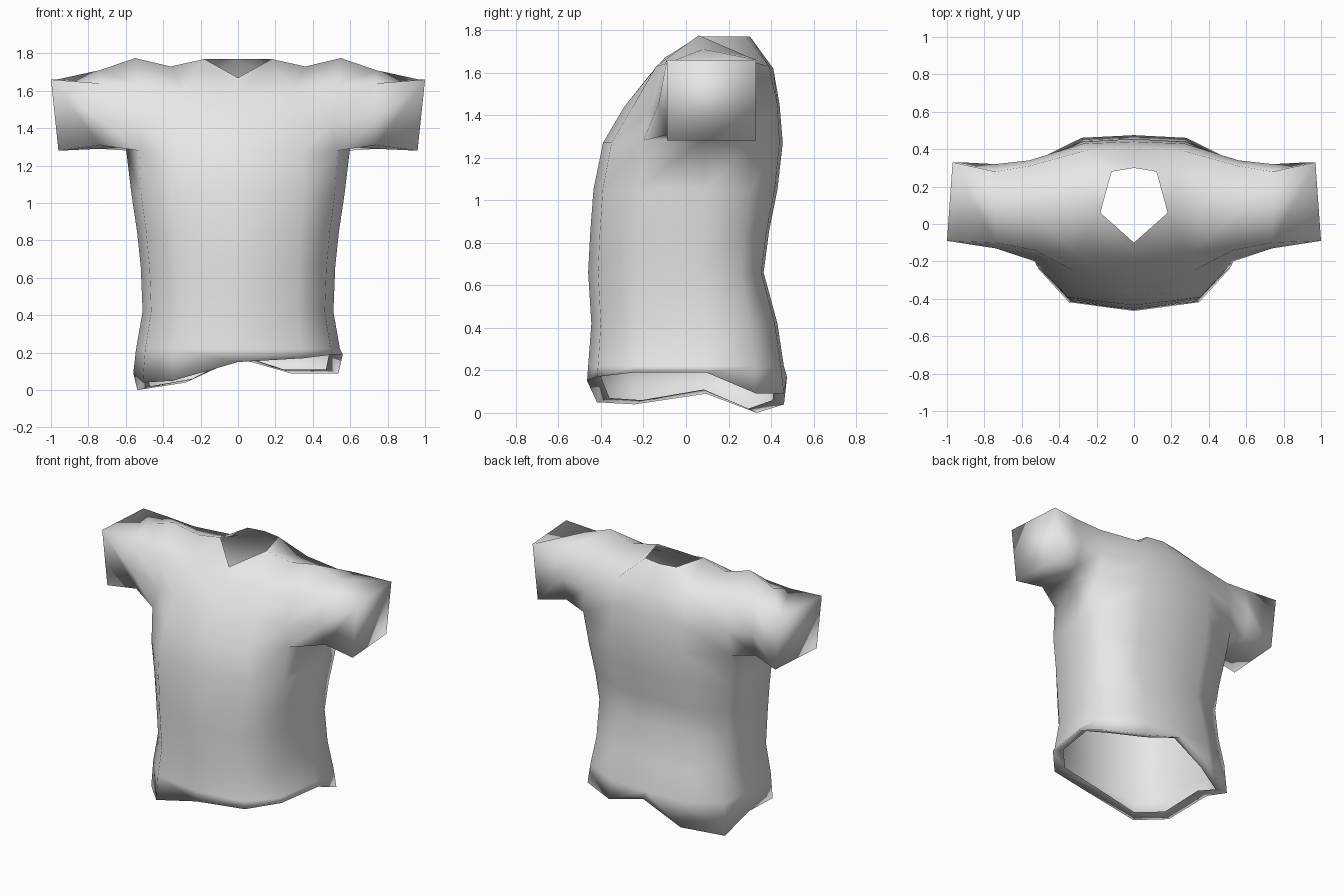
import bpy
import bmesh

cube = bpy.data.objects.get("Cube")
if cube:
    bpy.data.objects.remove(cube, do_unlink=True)

# Half cross-section of the torso, centre front -> side -> centre back
SECTION = [(0, -1), (.62, -.9), (.91, -.52), (1, .2), (.96, .7), (.5, .97), (0, 1)]

# Torso levels: height, half width, front depth, back depth
LEVELS = [(.22, .545, .46, .46), (.42, .51, .445, .43), (.66, .52, .46, .365),
          (.85, .54, .45, .39), (1.05, .57, .435, .43)]

# Uneven hem heights on the left and right sides
HEM = {1: [.15, .17, .19, .19, .09, .09, .17],
       -1: [.15, .05, .04, .09, 0, .04, .17]}

# Chest rows: armpit, mid chest and collarbone
ARMPIT = [(0, -.39, 1.27), (.33, -.35, 1.27), (.53, -.2, 1.28), (.6, .1, 1.3),
          (.58, .32, 1.28), (.28, .44, 1.27), (0, .455, 1.27)]
CHEST_FRONT = [(0, -.29, 1.44), (.32, -.25, 1.44), (.5, -.17, 1.42)]
CHEST_BACK = [(.56, .34, 1.45), (.27, .43, 1.45), (0, .44, 1.45)]
COLLAR_FRONT = [(0, -.17, 1.59), (.3, -.16, 1.6), (.53, -.14, 1.63)]
COLLAR_BACK = [(.56, .31, 1.65), (.27, .39, 1.63), (0, .41, 1.62)]

# Neck opening and shoulder line
NECK = [(0, -.1, 1.67), (.18, .06, 1.77), (.12, .28, 1.77), (0, .3, 1.77)]
SHOULDER_MID, SHOULDER_TIP = (.36, .08, 1.73), (.55, .06, 1.775)

# Sleeve middle ring (y, z), starting underneath and going round the front
SLEEVE_X = .74
SLEEVE = [(.1, 1.29), (-.08, 1.31), (-.13, 1.45), (-.1, 1.64),
          (.08, 1.71), (.28, 1.68), (.32, 1.48), (.28, 1.31)]
CUFF = [(.96, -.09, 1.28), (1, -.09, 1.66), (.97, .33, 1.66), (.93, .33, 1.28)]

bm = bmesh.new()


def strip(a, b, closed=False):
    """Join two equally long rows of vertices with quads."""
    n = len(a)
    for i in range(n if closed else n - 1):
        j = (i + 1) % n
        bm.faces.new((a[i], a[j], b[j], b[i]))


def section(width, front, back, heights):
    return [(width * x, y * (front if y < 0 else back), z)
            for (x, y), z in zip(SECTION, heights)]


for side in (1, -1):
    def row(points):
        return [bm.verts.new((side * x, y, z)) for x, y, z in points]

    # Turned-in hem lip and torso
    lip = row(section(.49, .4, .42, [z + .02 for z in HEM[side]]))
    rings = [lip, row(section(.56, .465, .475, HEM[side]))]
    rings += [row(section(w, f, b, [z] * 7)) for z, w, f, b in LEVELS]
    armpit = row(ARMPIT)
    rings.append(armpit)
    for low, high in zip(rings, rings[1:]):
        strip(low, high)

    # Chest and upper back
    cf, cb = row(CHEST_FRONT), row(CHEST_BACK)
    tf, tb = row(COLLAR_FRONT), row(COLLAR_BACK)
    strip(armpit[:3], cf)
    strip(cf, tf)
    strip(armpit[4:], cb)
    strip(cb, tb)

    # Shoulders around the neck opening
    n = row(NECK)
    mid, tip = row([SHOULDER_MID, SHOULDER_TIP])
    for face in ((tf[0], tf[1], n[1], n[0]), (tf[1], mid, n[1]),
                 (tf[1], tf[2], tip, mid), (tb[0], tb[1], mid, tip),
                 (tb[1], n[2], n[1], mid), (tb[1], tb[2], n[3], n[2])):
        bm.faces.new(face)

    # Sleeve, narrowing from eight sides to a closed square cuff
    root = [armpit[3], armpit[2], cf[2], tf[2], tip, tb[0], cb[0], armpit[4]]
    middle = row([(SLEEVE_X, y, z) for y, z in SLEEVE])
    cuff = row([p for p in CUFF for _ in range(2)])
    strip(root, middle, closed=True)
    strip(middle, cuff, closed=True)
    bm.faces.new(cuff[::2])

# Weld the halves and the doubled cuff corners
bmesh.ops.remove_doubles(bm, verts=bm.verts, dist=.0005)
bmesh.ops.recalc_face_normals(bm, faces=bm.faces)
for face in bm.faces:
    face.smooth = True

mesh = bpy.data.meshes.new("shirt")
bm.to_mesh(mesh)
bm.free()
shirt = bpy.data.objects.new("shirt", mesh)
bpy.context.collection.objects.link(shirt)

# Plain cloth colour
cloth = bpy.data.materials.new("light_grey_cloth")
cloth.use_nodes = True
colour = (.8, .8, .8, 1)
cloth.diffuse_color = colour
cloth.node_tree.nodes["Principled BSDF"].inputs["Base Color"].default_value = colour
mesh.materials.append(cloth)
